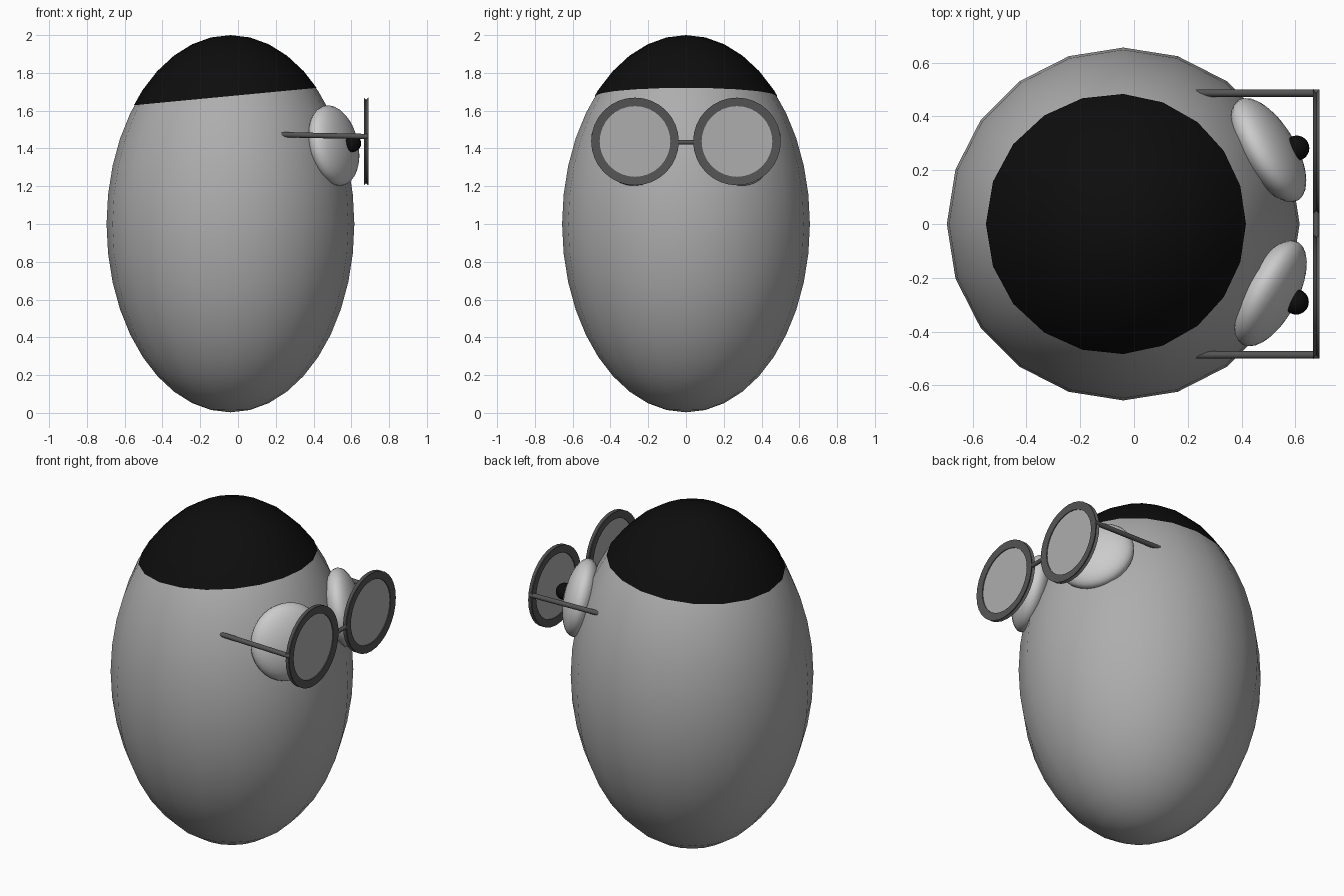
import bpy, bmesh, math
from mathutils import Vector, Matrix

if "Cube" in bpy.data.objects:
    bpy.data.objects.remove(bpy.data.objects["Cube"])


def mat(name, v):
    m = bpy.data.materials.new(name)
    m.diffuse_color = (v, v, v, 1)
    m.use_nodes = True
    m.node_tree.nodes["Principled BSDF"].inputs["Base Color"].default_value = m.diffuse_color
    return m


BLACK, DARK, MID = mat("black", 0.004), mat("dark_grey", 0.09), mat("mid_grey", 0.42)


def finish(name, bm, material=None, angle=40):
    bmesh.ops.recalc_face_normals(bm, faces=bm.faces)
    me = bpy.data.meshes.new(name)
    bm.to_mesh(me)
    bm.free()
    ob = bpy.data.objects.new(name, me)
    bpy.context.collection.objects.link(ob)
    if material:
        me.materials.append(material)
    bpy.ops.object.select_all(action='DESELECT')
    ob.select_set(True)
    bpy.context.view_layer.objects.active = ob
    bpy.ops.object.shade_smooth_by_angle(angle=math.radians(angle))
    return ob


def ellipsoid(centre, radii, normal=(0, 0, 1), seg=20, rings=20):
    # local z is turned to point along the normal
    bm = bmesh.new()
    turn = Vector(normal).to_track_quat('Z', 'Y').to_matrix().to_4x4()
    m = Matrix.Translation(centre) @ turn @ Matrix.Diagonal((*radii, 1))
    bmesh.ops.create_uvsphere(bm, u_segments=seg, v_segments=rings, radius=1, matrix=m)
    return bm


def rod(name, a, b, r):
    a, b = Vector(a), Vector(b)
    bm = bmesh.new()
    m = Matrix.Translation((a + b) / 2) @ (b - a).to_track_quat('Z', 'Y').to_matrix().to_4x4()
    bmesh.ops.create_cone(bm, cap_ends=True, segments=16, radius1=r, radius2=r,
                          depth=(b - a).length, matrix=m)
    return finish(name, bm, DARK)


def lathe_x(name, centre, profile, material, seg=32):
    # closed (x, radius) profile turned around the x axis
    bm = bmesh.new()
    loops = []
    for i in range(seg):
        t = 2 * math.pi * i / seg
        loops.append([bm.verts.new(Vector(centre) + Vector((x, r * math.cos(t), r * math.sin(t))))
                      for x, r in profile])
    n = len(profile)
    for i in range(seg):
        a, b = loops[i], loops[(i + 1) % seg]
        for j in range(n):
            k = (j + 1) % n
            bm.faces.new((a[j], a[k], b[k], b[j]))
    return finish(name, bm, material)


# egg-shaped body
finish("body", ellipsoid((-0.04, 0, 1), (0.656, 0.656, 0.997)), MID)

# cap of hair, cut on a slight slope
bm = ellipsoid((-0.04, 0, 1), (0.66, 0.66, 1.0))
bmesh.ops.bisect_plane(bm, geom=bm.verts[:] + bm.edges[:] + bm.faces[:],
                       plane_co=(-0.065, 0, 1.675), plane_no=(-0.095, 0, 1), clear_inner=True)
finish("hair", bm, BLACK)

# eyes and pupils
for side, s, c, n, pupil in (
        ("left", 1, (0.50, 0.275, 1.415), (0.84, 0.50, 0.2), (0.605, 0.282, 1.427)),
        ("right", -1, (0.507, -0.258, 1.415), (0.86, -0.46, 0.2), (0.603, -0.29, 1.427))):
    finish("eye_" + side, ellipsoid(c, (0.217, 0.217, 0.093), n, 32, 16))
    finish("pupil_" + side, ellipsoid(pupil, (0.047, 0.047, 0.047), (0, 0, 1), 24, 12), BLACK)

    # glasses: rim, lens and temple
    rim_centre = (0.678, s * 0.27, 1.437)
    lathe_x("rim_" + side, rim_centre,
            [(-0.009, 0.187), (-0.012, 0.232), (0, 0.222), (0.012, 0.232), (0.009, 0.187)], DARK)
    bm = bmesh.new()
    bmesh.ops.create_cone(bm, cap_ends=True, segments=32, radius1=0.195, radius2=0.195, depth=0.008,
                          matrix=Matrix.Translation(rim_centre) @ Matrix.Rotation(math.pi / 2, 4, 'Y'))
    finish("lens_" + side, bm, MID)
    rod("temple_" + side, (0.21, s * 0.487, 1.473), (0.688, s * 0.487, 1.463), 0.014)

# bridge between the rims
rod("bridge", (0.678, -0.055, 1.433), (0.678, 0.055, 1.433), 0.012)
